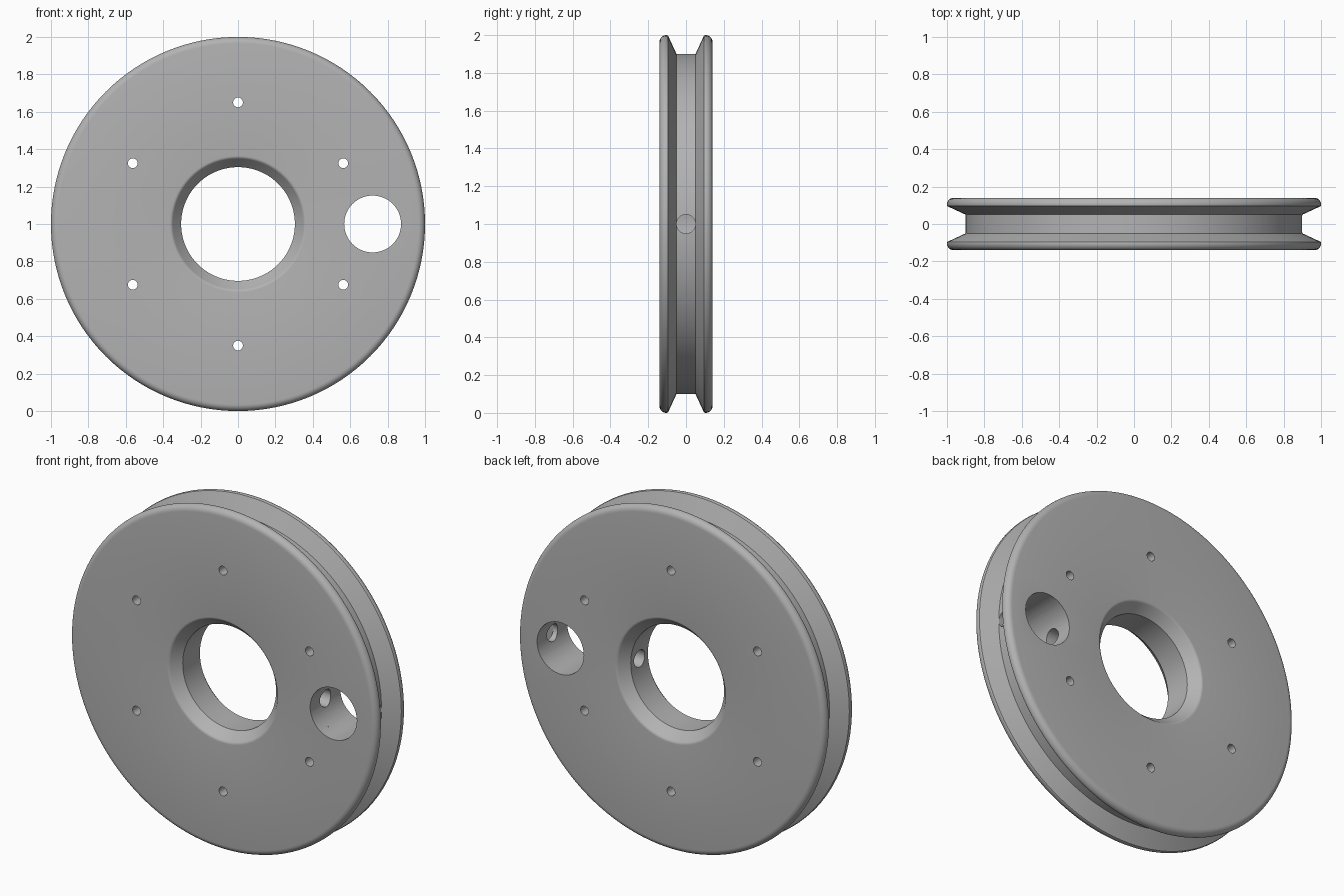
import bpy, bmesh, math
from mathutils import Matrix, Vector

if "Cube" in bpy.data.objects:
    bpy.data.objects.remove(bpy.data.objects["Cube"])

CENTRE = Vector((0, 0, 1))
HALF = 0.14          # half the thickness of the wheel
GROOVE_R = 0.9

grey = bpy.data.materials.new("grey")
grey.use_nodes = True
grey.diffuse_color = (0.45, 0.45, 0.45, 1)
grey.node_tree.nodes["Principled BSDF"].inputs["Base Color"].default_value = grey.diffuse_color


def arc(r, y, radius, start, end, steps):
    """Rounded corner of the cross-section as (radius, y) points."""
    angles = [math.radians(start + (end - start) * i / steps) for i in range(steps + 1)]
    return [(r + radius * math.cos(a), y + radius * math.sin(a)) for a in angles]


def add_object(name, bm):
    mesh = bpy.data.meshes.new(name)
    bm.to_mesh(mesh)
    bm.free()
    obj = bpy.data.objects.new(name, mesh)
    bpy.context.collection.objects.link(obj)
    mesh.materials.append(grey)
    return obj


def lathe(name, profile, segments):
    """Closed cross-section turned about the y axis."""
    bm = bmesh.new()
    verts = [bm.verts.new((r, y, CENTRE.z)) for r, y in profile]
    edges = [bm.edges.new((v, verts[i - 1])) for i, v in enumerate(verts)]
    bmesh.ops.spin(bm, geom=verts + edges, cent=CENTRE, axis=(0, 1, 0),
                   angle=math.tau, steps=segments, use_merge=True)
    bmesh.ops.remove_doubles(bm, verts=bm.verts, dist=1e-5)
    bmesh.ops.recalc_face_normals(bm, faces=bm.faces)
    return add_object(name, bm)


def drill(target, name, radius, length, location, axis, segments):
    """Cut a round hole along the given axis."""
    bm = bmesh.new()
    turn = Matrix.Rotation(math.pi / 2, 4, "X" if axis == "Y" else "Y")
    bmesh.ops.create_cone(bm, cap_ends=True, segments=segments, radius1=radius,
                          radius2=radius, depth=length,
                          matrix=Matrix.Translation(location) @ turn)
    cutter = add_object(name, bm)
    cutter.hide_render = True
    mod = target.modifiers.new(name, "BOOLEAN")
    mod.object = cutter
    mod.solver = "EXACT"
    bpy.context.view_layer.objects.active = target
    bpy.ops.object.modifier_apply(modifier=mod.name)
    bpy.data.objects.remove(cutter)


# Half cross-section: bore, countersink, face, rounded rim, groove flank
half = [(0.304, 0.08)]
half += arc(0.365, 0.12, 0.02, 150, 90, 4)
half += arc(0.965, 0.105, 0.035, 90, 0, 6)
half += arc(0.98, 0.105, 0.02, -10, -30, 2)
half += [(GROOVE_R, 0.05)]
profile = half + [(r, -y) for r, y in reversed(half)]
wheel = lathe("grooved_wheel", profile, 128)

# Large off-centre pocket
drill(wheel, "pocket_cutter", 0.152, 1, CENTRE + Vector((0.72, 0, 0)), "Y", 64)

# Ring of six small bolt holes
for i in range(6):
    a = math.radians(30 + 60 * i)
    spot = CENTRE + 0.65 * Vector((math.cos(a), 0, math.sin(a)))
    drill(wheel, "bolt_hole_cutter", 0.026, 1, spot, "Y", 24)

# Radial hole from the bore through the pocket to the groove
drill(wheel, "radial_hole_cutter", 0.05, 1, CENTRE + Vector((0.65, 0, 0)), "X", 32)

# Smooth rounded surfaces with crisp edges
bpy.ops.object.select_all(action="DESELECT")
wheel.select_set(True)
bpy.context.view_layer.objects.active = wheel
bpy.ops.object.shade_smooth_by_angle(angle=math.radians(30))
